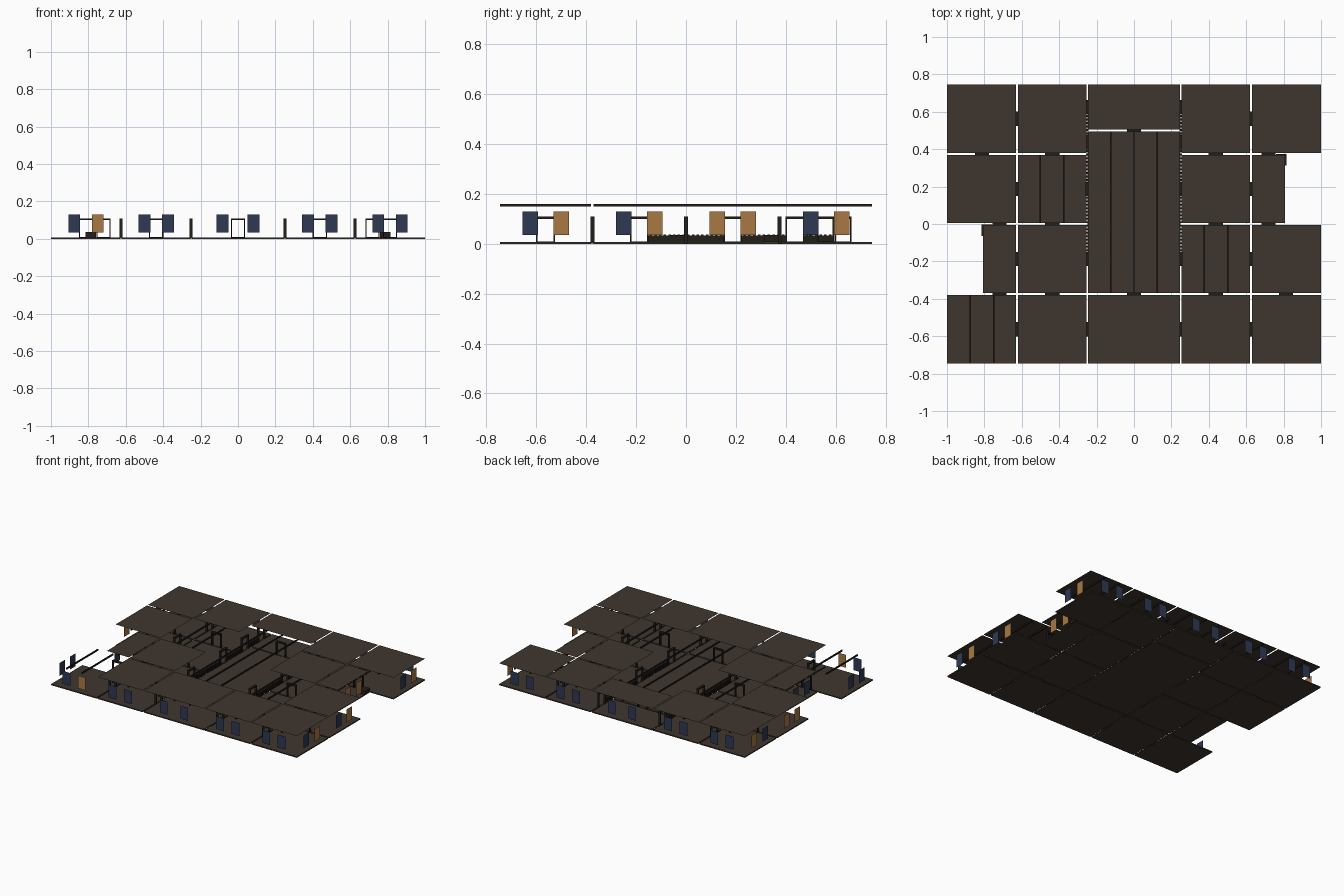
import bpy, bmesh
from mathutils import Vector

if "Cube" in bpy.data.objects:
    bpy.data.objects.remove(bpy.data.objects["Cube"])

def material(name, rgb):
    m = bpy.data.materials.new(name)
    lin = [(c / 255 / 12.92) if c < 10 else ((c / 255 + 0.055) / 1.055) ** 2.4 for c in rgb]
    m.diffuse_color = (*lin, 1)
    m.use_nodes = True
    m.node_tree.nodes["Principled BSDF"].inputs["Base Color"].default_value = m.diffuse_color
    return m

BROWN = material("dark_brown", (62, 54, 47))
DARK = material("frame_black", (34, 30, 25))
BLUE = material("pane_blue", (46, 57, 83))
ORANGE = material("pane_orange", (168, 122, 68))

def box(bm, x0, x1, y0, y1, z0, z1, caps=True):
    """Add a box; without caps the two ends along y stay open."""
    r = bmesh.ops.create_cube(bm, size=1)
    for v in r["verts"]:
        v.co = Vector((x1 if v.co.x > 0 else x0, y1 if v.co.y > 0 else y0, z1 if v.co.z > 0 else z0))
    if not caps:
        ends = [f for f in {f for v in r["verts"] for f in v.link_faces}
                if max(v.co.y for v in f.verts) - min(v.co.y for v in f.verts) < 1e-6]
        bmesh.ops.delete(bm, geom=ends, context='FACES_ONLY')

def quad(bm, *pts):
    bm.faces.new([bm.verts.new(p) for p in pts])

def finish(bm, name, mat):
    me = bpy.data.meshes.new(name)
    bm.to_mesh(me)
    bm.free()
    me.materials.append(mat)
    ob = bpy.data.objects.new(name, me)
    bpy.context.collection.objects.link(ob)
    return ob

FLOOR_H, ROOF_Z, GAP = 0.008, 0.16, 0.005

# Rooms: x0, x1, y0, y1, roofed
rooms = []
for y0, y1 in ((-0.75, -0.375), (0.375, 0.75)):
    for x0, x1 in ((-1, -0.625), (-0.625, -0.25), (0.25, 0.625), (0.625, 1)):
        rooms.append((x0, x1, y0, y1, not (x0 == -1 and y0 < 0)))
rooms += [
    (-0.25, 0.25, -0.75, -0.375, True), (-0.25, 0.25, 0.5, 0.75, True),
    (-0.25, 0.25, -0.375, 0.5, False),
    (-0.8125, -0.625, -0.375, 0, True), (-0.625, -0.25, -0.375, 0, True),
    (0.25, 0.625, -0.375, 0, False), (0.625, 1, -0.375, 0, True),
    (-1, -0.625, 0, 0.375, True), (-0.625, -0.25, 0, 0.375, False),
    (0.25, 0.625, 0, 0.375, True), (0.625, 0.8125, 0, 0.375, True),
]

# Floor slabs, roof sheets and the roof beams running front to back
floor, roof, beams = bmesh.new(), bmesh.new(), bmesh.new()
for x0, x1, y0, y1, roofed in rooms:
    a = x0 if x0 == -1 else x0 + GAP
    b = x1 if x1 == 1 else x1 - GAP
    c, d = y0 + GAP, y1 - GAP
    box(floor, a, b, c, d, 0, FLOOR_H)
    if roofed:
        quad(roof, (a, c, ROOF_Z), (b, c, ROOF_Z), (b, d, ROOF_Z), (a, d, ROOF_Z))
    n = round((x1 - x0) / 0.125)
    for i in range(1, max(n, 2)):
        x = x0 + (x1 - x0) * i / max(n, 2)
        box(beams, x - 0.004, x + 0.004, c, d, 0.149, ROOF_Z - 0.0006, caps=False)
finish(floor, "floor_slabs", BROWN)
finish(roof, "roof_sheets", BROWN)
finish(beams, "roof_beams", DARK)

# Door frames in the room boundaries
frames = bmesh.new()
HALF, DEPTH, TOP, POST = 0.038, 0.008, 0.11, 0.006

def door(x, y, along_x):
    def part(u0, u1, z0, z1):
        if along_x:
            box(frames, x + u0, x + u1, y - DEPTH, y + DEPTH, z0, z1)
        else:
            box(frames, x - DEPTH, x + DEPTH, y + u0, y + u1, z0, z1)
    part(-HALF, -HALF + POST, 0.001, TOP)
    part(HALF - POST, HALF, 0.001, TOP)
    part(-HALF + POST, HALF - POST, TOP - 0.01, TOP)
    part(-HALF + POST, HALF - POST, 0.001, FLOOR_H + 0.001)

for y, xs in ((0.5, (0,)), (0.375, (-0.8125, -0.4375, 0.4375, 0.7188)),
              (0, (-0.7188, -0.4375, 0.4375, 0.7188)),
              (-0.375, (-0.7188, -0.4375, 0, 0.4375, 0.8125))):
    for x in xs:
        door(x, y, True)
for s in (-1, 1):
    for y in (-0.5625, -0.1875, 0.1875, 0.5625):
        door(s * 0.625, y, False)
    for y in (-0.5625, -0.1875, 0.1875, 0.4375, 0.625):
        door(s * 0.25, y, False)
finish(frames, "door_frames", DARK)

# Low picket rails between the doors of the central hall
rails = bmesh.new()
for s in (-1, 1):
    for y0, y1 in ((-0.15, 0.15), (0.225, 0.4), (0.475, 0.587)):
        x = s * 0.25
        box(rails, x - 0.002, x + 0.002, y0, y1, FLOOR_H, 0.034)
        n = int((y1 - y0) / 0.018)
        for i in range(n):
            y = y0 + (i + 0.5) * (y1 - y0) / n
            box(rails, x - 0.006, x + 0.006, y - 0.005, y + 0.005, FLOOR_H, 0.037)
finish(rails, "low_rails", DARK)

# Small steps at the set-back corners
steps = bmesh.new()
box(steps, 0.76, 0.815, 0.312, 0.373, FLOOR_H, 0.036)
box(steps, -0.815, -0.76, -0.063, -0.002, FLOOR_H, 0.036)
finish(steps, "corner_steps", DARK)

# Window panes on the outer walls
panes = {"B": bmesh.new(), "O": bmesh.new()}
W, Z0, Z1 = 0.0315, 0.035, 0.13

def pane_x(x, y, key):
    quad(panes[key], (x - W, y, Z0), (x + W, y, Z0), (x + W, y, Z1), (x - W, y, Z1))

def pane_y(x, y, key):
    quad(panes[key], (x, y - W, Z0), (x, y + W, Z0), (x, y + W, Z1), (x, y - W, Z1))

for s in (-1, 1):
    for x in (-0.875, -0.75, -0.5, -0.375, -0.083, 0.083, 0.375, 0.5, 0.75, 0.875):
        pane_x(x, s * 0.744, "O" if s < 0 and x == -0.75 else "B")
row_y = (-0.5625, -0.1875, 0.1875, 0.5625)
for wall_x, colours in (((0.994, 0.994, 0.807, 0.994), ("BO", "BO", "OO", "BO")),
                        ((-0.994, -0.807, -0.994, -0.994), ("BB", "BB", "OO", "BO"))):
    for x, y, pair in zip(wall_x, row_y, colours):
        pane_y(x, y - 0.0625, pair[0])
        pane_y(x, y + 0.0625, pair[1])
finish(panes["B"], "blue_panes", BLUE)
finish(panes["O"], "orange_panes", ORANGE)
